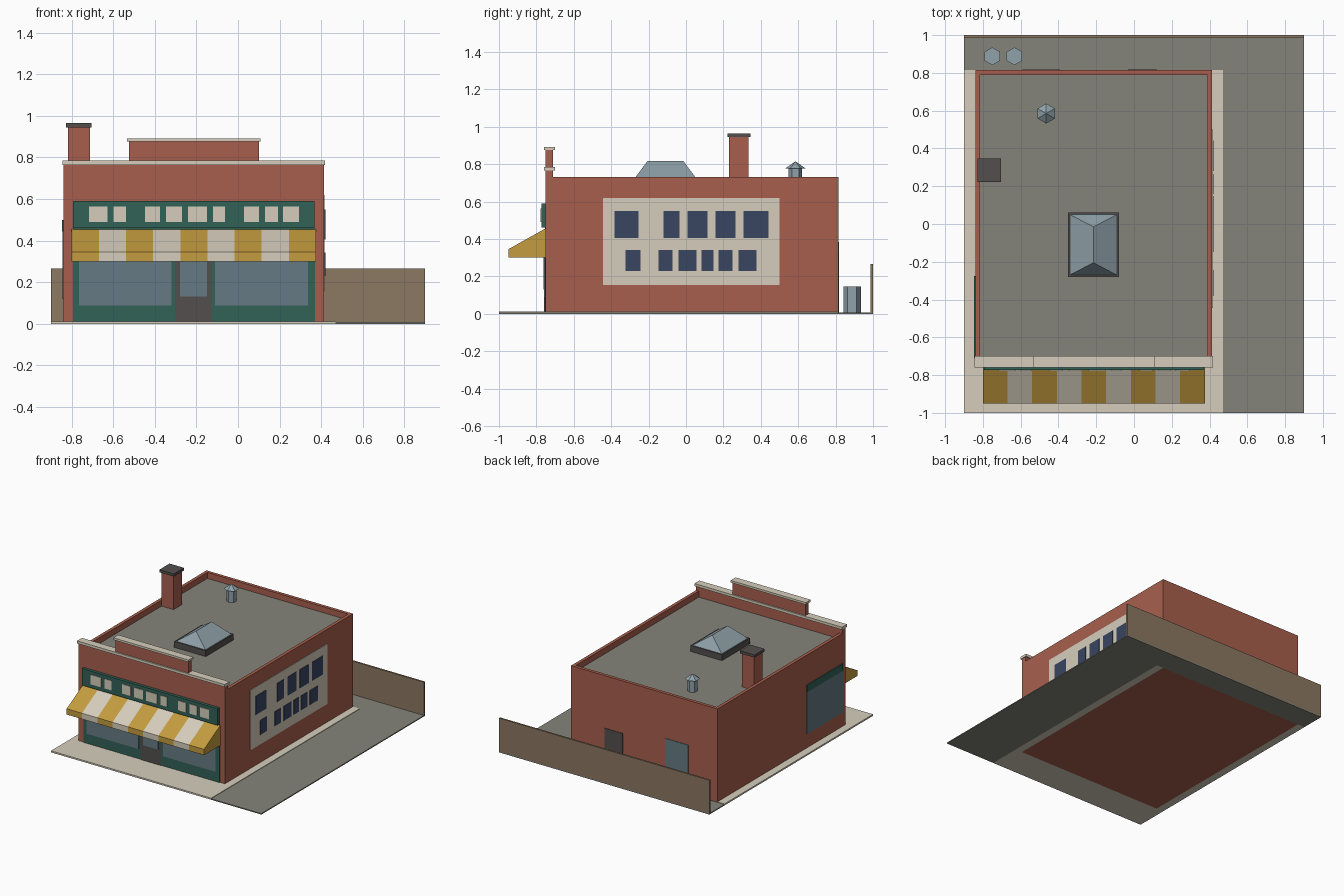
import bpy, bmesh, math

if "Cube" in bpy.data.objects:
    bpy.data.objects.remove(bpy.data.objects["Cube"])


def material(name, r, g, b):
    m = bpy.data.materials.new(name)
    lin = [(c / 255 / 12.92) if c < 11 else ((c / 255 + 0.055) / 1.055) ** 2.4 for c in (r, g, b)]
    m.diffuse_color = (*lin, 1)
    m.use_nodes = True
    m.node_tree.nodes["Principled BSDF"].inputs["Base Color"].default_value = m.diffuse_color
    return m


BRICK = material("brick", 168, 95, 77)
CREAM = material("cream", 214, 206, 188)
GREEN = material("dark_green", 50, 98, 86)
YELLOW = material("awning_yellow", 196, 156, 62)
GREY = material("asphalt_grey", 132, 132, 122)
GLASS = material("window_glass", 102, 122, 131)
DARK = material("charcoal", 84, 79, 78)
NAVY = material("navy", 56, 70, 98)
WOOD = material("fence_brown", 140, 120, 98)
METAL = material("pale_metal", 144, 162, 170)


def finish(name, bm, *mats):
    bmesh.ops.recalc_face_normals(bm, faces=bm.faces)
    me = bpy.data.meshes.new(name)
    bm.to_mesh(me)
    bm.free()
    for m in mats:
        me.materials.append(m)
    ob = bpy.data.objects.new(name, me)
    bpy.context.collection.objects.link(ob)
    return ob


def boxes(name, mat, *bounds):
    """One object from boxes given as (x0, x1, y0, y1, z0, z1)."""
    bm = bmesh.new()
    for x0, x1, y0, y1, z0, z1 in bounds:
        for v in bmesh.ops.create_cube(bm, size=1)["verts"]:
            v.co = (x1 if v.co.x > 0 else x0, y1 if v.co.y > 0 else y0, z1 if v.co.z > 0 else z0)
    return finish(name, bm, mat)


def hexagon(name, mat, x, y, z0, z1, r0, r1):
    """Six-sided prism or cone with corners on the y axis."""
    bm = bmesh.new()
    bmesh.ops.create_cone(bm, cap_ends=True, segments=6, radius1=r0, radius2=r1, depth=z1 - z0)
    bmesh.ops.translate(bm, verts=bm.verts, vec=(x, y, (z0 + z1) / 2))
    return finish(name, bm, mat)


# Main extents of the building
L, R, F, B = -0.84, 0.413, -0.75, 0.815
ROOF, WALL, T = 0.68, 0.73, 0.025

# Ground: pavement around three sides, asphalt at the right and back
boxes("pavement", CREAM, (-0.9, 0.47, -1, F, 0, 0.012),
      (-0.9, L, F, B, 0, 0.012), (R, 0.47, F, B, 0, 0.012))
boxes("asphalt", GREY, (0.47, 0.9, -1, B, 0, 0.008), (-0.9, 0.9, B, 1, 0, 0.008))
boxes("back_fence", WOOD, (-0.9, 0.9, 0.986, 1, 0.008, 0.265))

# Brick body, parapets and roof deck
boxes("brick_body", BRICK, (L, R, F, B, 0, ROOF))
boxes("parapets", BRICK, (L, R, F, -0.71, ROOF, 0.765),
      (L, L + T, -0.71, B, ROOF, WALL), (R - T, R, -0.71, B, ROOF, WALL),
      (L + T, R - T, B - T, B, ROOF, WALL), (-0.525, 0.1, F, -0.71, 0.785, 0.876))
boxes("roof_deck", GREY, (L + T, R - T, -0.71, B - T, ROOF, ROOF + 0.004))
boxes("front_coping", CREAM, (-0.845, 0.418, -0.76, -0.7, 0.765, 0.785),
      (-0.535, 0.108, -0.76, -0.7, 0.876, 0.892))

# Chimney
boxes("chimney", BRICK, (-0.817, -0.712, 0.23, 0.335, ROOF, 0.945))
boxes("chimney_cap", DARK, (-0.828, -0.704, 0.222, 0.346, 0.945, 0.965))

# Skylight: curb with a hipped glass top
boxes("skylight_curb", DARK, (-0.35, -0.08, -0.28, 0.06, ROOF, 0.73))
bm = bmesh.new()
base = [bm.verts.new((x, y, 0.73)) for x, y in
        ((-0.34, -0.27), (-0.09, -0.27), (-0.09, 0.05), (-0.34, 0.05))]
ridge = [bm.verts.new((-0.215, y, 0.818)) for y in (-0.205, -0.015)]
for f in ((base[0], base[1], ridge[0]), (base[1], base[2], ridge[1], ridge[0]),
          (base[2], base[3], ridge[1]), (base[3], base[0], ridge[0], ridge[1]), base[::-1]):
    bm.faces.new(f)
finish("skylight_glass", bm, METAL)

# Roof vent and the two bins behind the building
hexagon("vent_pipe", METAL, -0.465, 0.585, ROOF, 0.78, 0.036, 0.036)
hexagon("vent_hood", METAL, -0.465, 0.585, 0.778, 0.815, 0.053, 0)
for x in (-0.75, -0.633):
    hexagon("bin", METAL, x, 0.888, 0.008, 0.145, 0.047, 0.047)

# Shop front: panel, windows and door
boxes("shopfront", GREEN, (-0.795, 0.37, F - 0.005, F, 0.012, 0.46))
boxes("shop_windows", GLASS, *[(a, b, F - 0.008, F - 0.005, 0.088, 0.43)
                               for a, b in ((-0.765, -0.32), (-0.11, 0.337))])
boxes("front_door", DARK, (-0.302, -0.128, F - 0.009, F - 0.005, 0.012, 0.43))
boxes("door_glass", GLASS, (-0.28, -0.15, F - 0.012, F - 0.009, 0.13, 0.40))

# Sign board with plain blocks
boxes("sign_board", GREEN, (-0.795, 0.367, -0.773, F, 0.46, 0.59))
SIGN = ((-0.718, -0.627), (-0.6, -0.54), (-0.448, -0.376), (-0.347, -0.27), (-0.241, -0.149),
        (-0.12, -0.063), (0.029, 0.101), (0.13, 0.193), (0.217, 0.294))
boxes("sign_blocks", CREAM, *[(a, b, -0.777, -0.773, 0.49, 0.564) for a, b in SIGN])

# Awning: one extruded profile with nine stripes
PROFILE = ((F, 0.457), (-0.95, 0.345), (-0.95, 0.3), (F, 0.3))
bm = bmesh.new()
rows = [[bm.verts.new((-0.8 + 1.175 * i / 9, y, z)) for y, z in PROFILE] for i in range(10)]
for i in range(9):
    for k in range(4):
        n = (k + 1) % 4
        f = bm.faces.new((rows[i][k], rows[i][n], rows[i + 1][n], rows[i + 1][k]))
        f.material_index = i % 2
for end in (rows[0], rows[-1]):
    bm.faces.new(end)
finish("awning", bm, YELLOW, CREAM)

# Painted panel with two rows of blocks on the right wall
boxes("side_panel", CREAM, (R, R + 0.004, -0.445, 0.5, 0.155, 0.62))
UPPER = ((-0.382, -0.254), (-0.12, -0.035), (0.008, 0.115), (0.158, 0.265), (0.307, 0.441))
LOWER = ((-0.324, -0.243), (-0.147, -0.072), (-0.04, 0.056), (0.083, 0.147),
         (0.174, 0.249), (0.28, 0.377))
boxes("side_panel_blocks", NAVY,
      *[(R + 0.004, R + 0.007, a, b, 0.406, 0.55) for a, b in UPPER],
      *[(R + 0.004, R + 0.007, a, b, 0.23, 0.342) for a, b in LOWER])

# Left wall shop window with a green header
boxes("left_window", GLASS, (L - 0.004, L, -0.71, -0.275, 0.12, 0.445))
boxes("left_window_header", GREEN, (L - 0.006, L, -0.71, -0.275, 0.445, 0.5))

# Back wall door and window
boxes("back_door", DARK, (-0.032, 0.123, B, B + 0.004, 0.008, 0.325))
boxes("back_window", GLASS, (-0.59, -0.393, B, B + 0.004, 0.14, 0.385))
